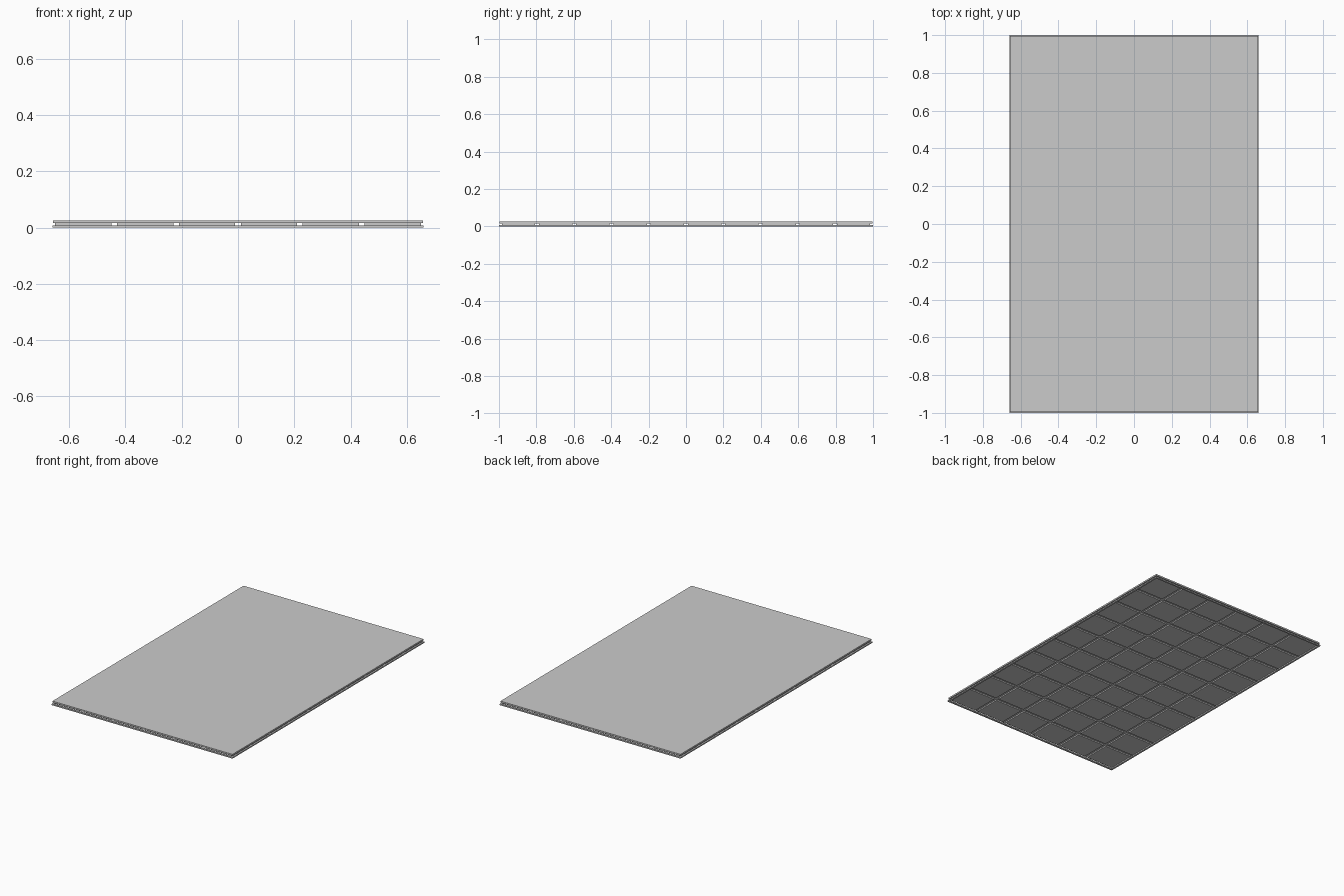
import bpy

if "Cube" in bpy.data.objects:
    bpy.data.objects.remove(bpy.data.objects["Cube"])

HX, HY = 0.66, 1.0
NX, NY = 6, 10
GAP = 0.02
Z_RIM, Z_TILE = 0.008, 0.016
Z_TOP = 0.026


def box(name, x0, x1, y0, y1, z0, z1):
    bpy.ops.mesh.primitive_cube_add(size=1, location=((x0 + x1) / 2, (y0 + y1) / 2, (z0 + z1) / 2))
    ob = bpy.context.object
    ob.name = name
    ob.scale = (x1 - x0, y1 - y0, z1 - z0)
    return ob


# top sheet, slightly smaller than the rim
box("top_sheet", -HX + 0.003, HX - 0.003, -HY + 0.004, HY - 0.004, Z_TILE, Z_TOP)

# grid of square cells under the sheet
px, py = 0.22, 0.199
for i in range(NX):
    for j in range(NY):
        cx, cy = (i - (NX - 1) / 2) * px, (j - (NY - 1) / 2) * py
        wx, wy = (px - GAP) / 2, (py - GAP) / 2
        box("cell", cx - wx, cx + wx, cy - wy, cy + wy, Z_RIM, Z_TILE)

# thin rim around the underside
T = 0.012
for s in (-1, 1):
    a, b = sorted((s * HX, s * (HX - T)))
    box("side_rim", a, b, -HY, HY, 0, Z_RIM)
    a, b = sorted((s * HY, s * (HY - T)))
    box("end_rim", -HX + T, HX - T, a, b, 0, Z_RIM)
